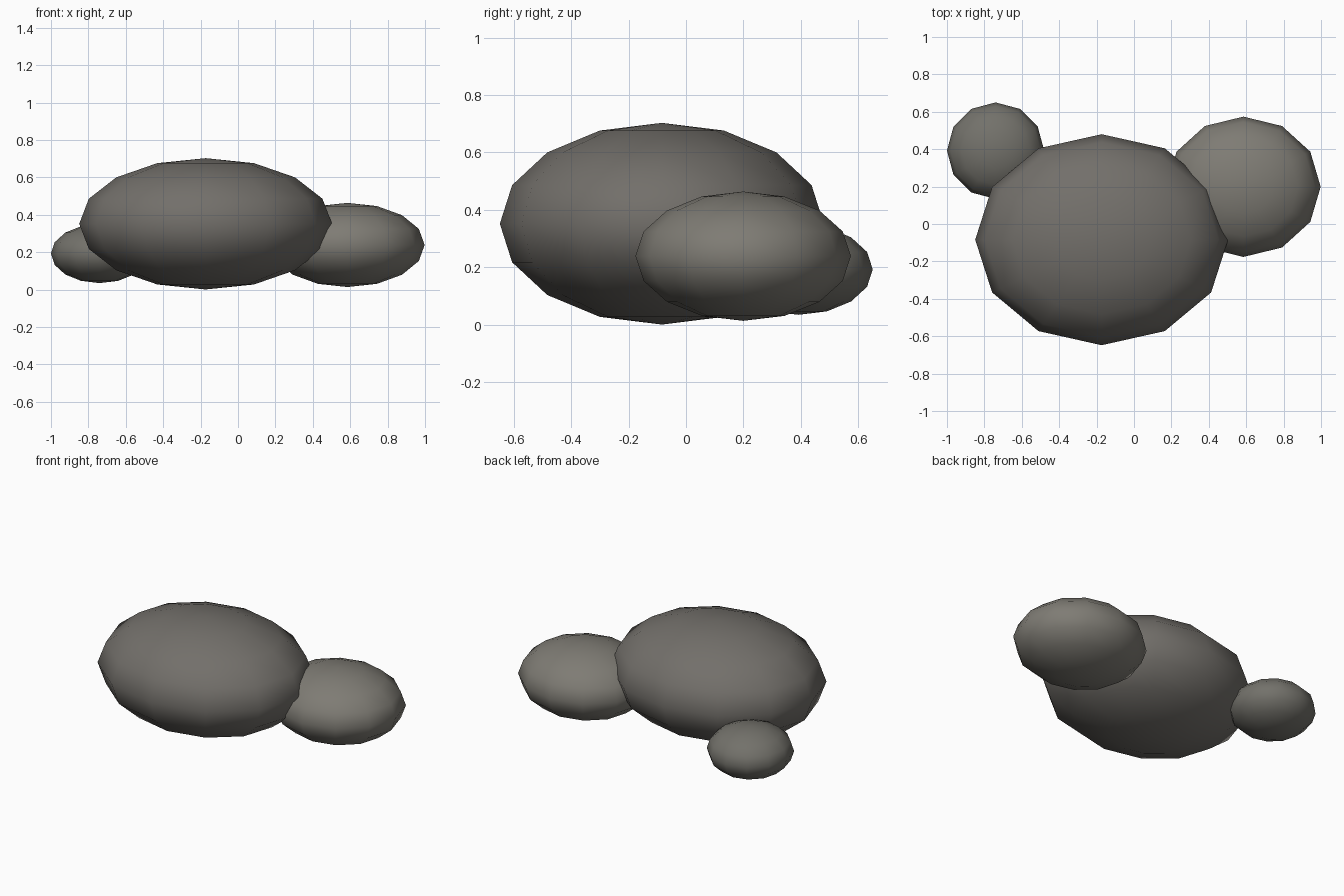
import bpy

if "Cube" in bpy.data.objects:
    bpy.data.objects.remove(bpy.data.objects["Cube"])


def rock(name, centre, radii, colour):
    # Flattened low-poly sphere, smooth shaded
    bpy.ops.mesh.primitive_uv_sphere_add(segments=12, ring_count=8, radius=1, location=centre)
    ob = bpy.context.object
    ob.name = name
    ob.scale = radii
    bpy.ops.object.transform_apply(location=False, rotation=False, scale=True)
    bpy.ops.object.shade_smooth()
    mat = bpy.data.materials.new(name + "_stone")
    mat.diffuse_color = (*colour, 1)
    mat.use_nodes = True
    mat.node_tree.nodes["Principled BSDF"].inputs["Base Color"].default_value = mat.diffuse_color
    ob.data.materials.append(mat)


# Cluster of three boulders
rock("large_rock", (-0.173, -0.084, 0.352), (0.676, 0.564, 0.351), (0.17, 0.16, 0.145))
rock("medium_rock", (0.585, 0.199, 0.239), (0.413, 0.375, 0.225), (0.21, 0.20, 0.175))
rock("small_rock", (-0.74, 0.392, 0.193), (0.26, 0.258, 0.158), (0.17, 0.165, 0.145))
